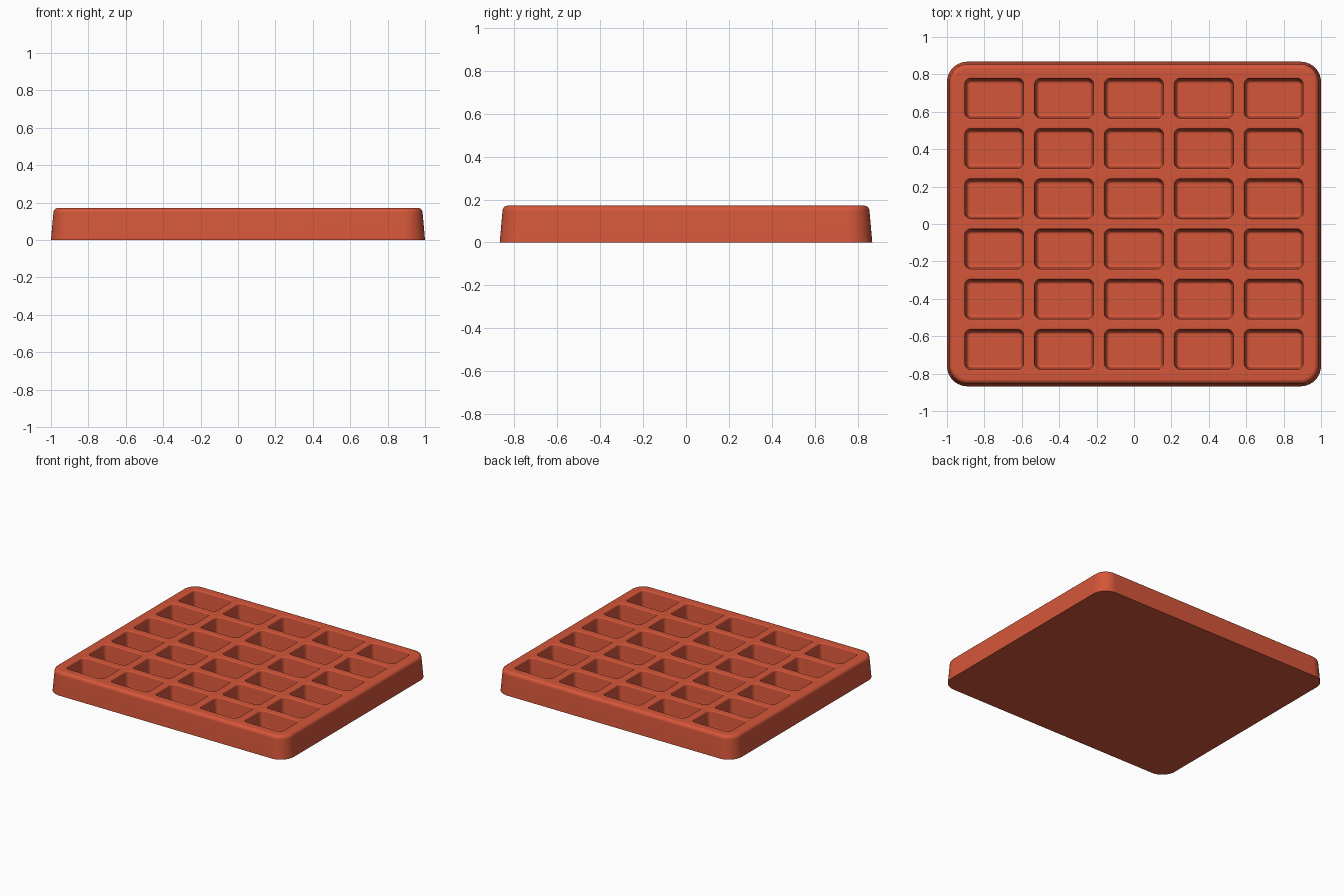
import bpy
import bmesh
from math import sin, cos, pi, radians

cube = bpy.data.objects.get("Cube")
if cube:
    bpy.data.objects.remove(cube, do_unlink=True)

HEIGHT = 0.172
COLS, ROWS = 5, 6
PITCH_X, PITCH_Y = 0.3735, 0.2685
POCKET_HALF = (0.165, 0.114)
FLOOR = 0.045

bm = bmesh.new()


def ring(cx, cy, hx, hy, r, z, steps):
    """Edge-loop vertices of a rounded rectangle."""
    verts = []
    for quarter, (sx, sy) in enumerate([(1, 1), (-1, 1), (-1, -1), (1, -1)]):
        for i in range(steps + 1):
            a = (quarter + i / steps) * pi / 2
            verts.append(bm.verts.new((cx + sx * (hx - r) + r * cos(a),
                                       cy + sy * (hy - r) + r * sin(a), z)))
    return verts


def loft(center, half, radius, profile, steps):
    """Stack rings along an (inset, z) profile, returning first and last ring."""
    rings = [ring(*center, half[0] - d, half[1] - d, max(radius - d, 0.008), z, steps)
             for d, z in profile]
    for a, b in zip(rings, rings[1:]):
        for i in range(len(a)):
            j = (i + 1) % len(a)
            bm.faces.new((a[i], a[j], b[j], b[i]))
    return rings[0], rings[-1]


def loop_edges(verts):
    return [bm.edges.get((v, verts[(i + 1) % len(verts)])) for i, v in enumerate(verts)]


# Outer shell: drafted side with a rounded top edge
fillet = 0.026
shell = [(0, 0)]
for i in range(6):
    a = i / 5 * pi / 2
    shell.append((0.013 + fillet * (1 - cos(a)), HEIGHT - fillet + fillet * sin(a)))
base, rim = loft((0, 0), (1, 0.868), 0.11, shell, 10)
bm.faces.new(base)
top_edges = loop_edges(rim)

# Pocket profile: rounded lip, drafted wall, rounded floor edge
lip, cove = 0.008, 0.016
pocket = []
for i in range(4):
    a = i / 3 * pi / 2
    pocket.append((lip * sin(a), HEIGHT - lip * (1 - cos(a))))
for i in range(5):
    a = i / 4 * pi / 2
    pocket.append((0.017 + cove * (1 - cos(a)), FLOOR + cove * (1 - sin(a))))

# Grid of pockets
for col in range(COLS):
    for row in range(ROWS):
        center = ((col - (COLS - 1) / 2) * PITCH_X, (row - (ROWS - 1) / 2) * PITCH_Y)
        mouth, floor = loft(center, POCKET_HALF, 0.04, pocket, 6)
        bm.faces.new(floor)
        top_edges += loop_edges(mouth)

# Flat top between the rim and the pocket mouths
bmesh.ops.triangle_fill(bm, edges=top_edges, use_beauty=True, normal=(0, 0, 1))
bmesh.ops.recalc_face_normals(bm, faces=bm.faces[:])

mesh = bpy.data.meshes.new("compartment_tray")
bm.to_mesh(mesh)
bm.free()
tray = bpy.data.objects.new("compartment_tray", mesh)
bpy.context.collection.objects.link(tray)

# Brick red material
color = (0.66, 0.093, 0.042, 1)
mat = bpy.data.materials.new("brick_red")
mat.use_nodes = True
mat.diffuse_color = color
bsdf = next(n for n in mat.node_tree.nodes if n.type == "BSDF_PRINCIPLED")
bsdf.inputs["Base Color"].default_value = color
mesh.materials.append(mat)

# Smooth fillets with flat-looking large faces
bpy.ops.object.select_all(action="DESELECT")
tray.select_set(True)
bpy.context.view_layer.objects.active = tray
bpy.ops.object.shade_smooth_by_angle(angle=radians(35))
weighted = tray.modifiers.new("weighted_normals", "WEIGHTED_NORMAL")
weighted.keep_sharp = True
